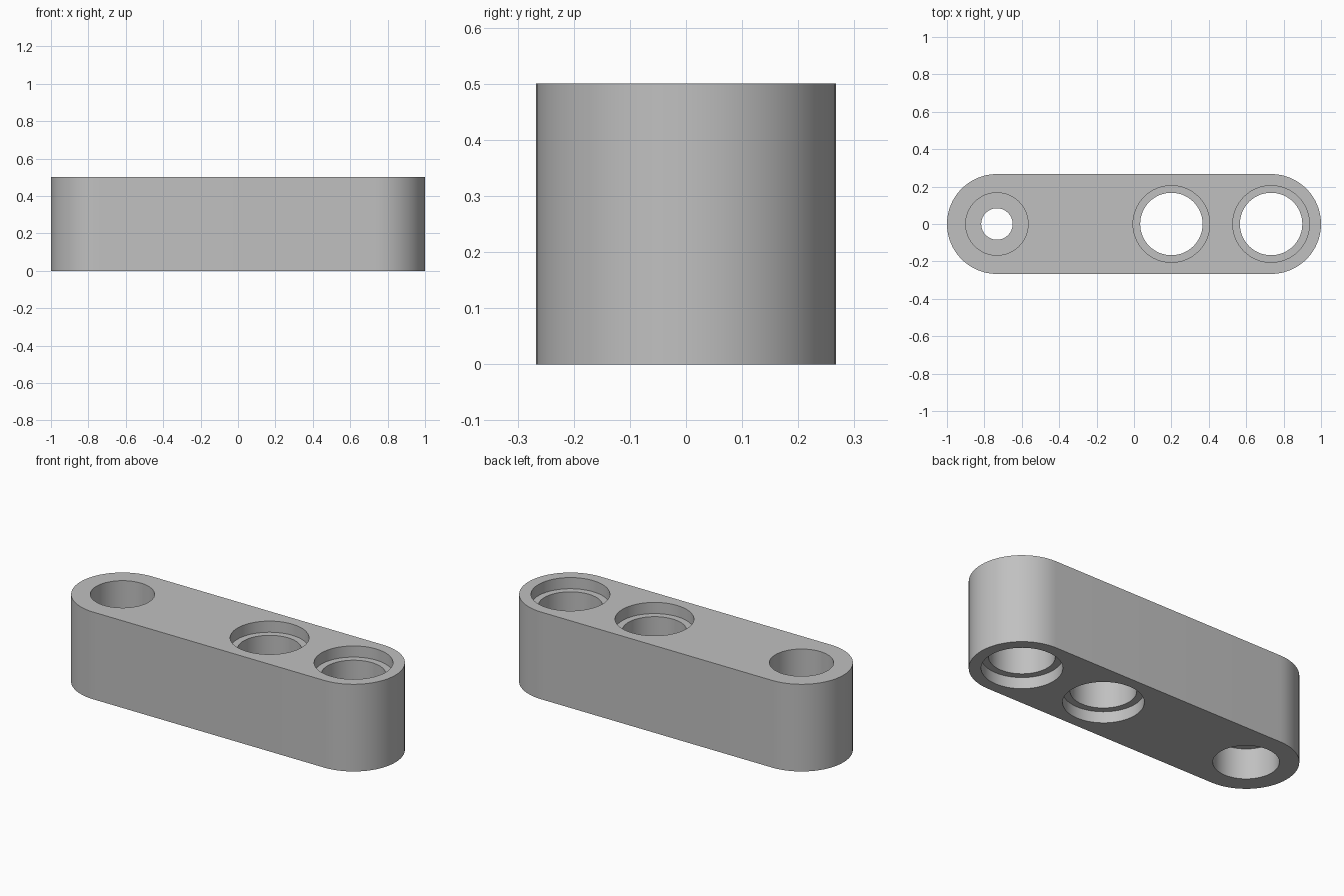
import bpy
import bmesh
from math import cos, sin, pi, radians

cube = bpy.data.objects.get("Cube")
if cube:
    bpy.data.objects.remove(cube, do_unlink=True)

HEIGHT = 0.5
END_R = 0.267          # radius of the rounded ends
PIN_R = 0.167          # main bore
RIM_R = 0.205          # shallow rim recess
RIM_DEPTH = 0.064
SMALL_R = 0.084        # narrow bore through the web
SOCKET_DEPTH = 0.173
HOLE_X = 1 - END_R
MID_X = 0.2
SEG = 64

grey = bpy.data.materials.new("light_grey")
grey.use_nodes = True
colour = (0.53, 0.53, 0.53, 1)
grey.diffuse_color = colour
grey.node_tree.nodes["Principled BSDF"].inputs["Base Color"].default_value = colour


def add_object(name, bm):
    bmesh.ops.recalc_face_normals(bm, faces=bm.faces)
    mesh = bpy.data.meshes.new(name)
    bm.to_mesh(mesh)
    bm.free()
    mesh.materials.append(grey)
    obj = bpy.data.objects.new(name, mesh)
    bpy.context.collection.objects.link(obj)
    return obj


def stadium(name):
    """Straight bar with two semicircular ends, extruded upward."""
    bm = bmesh.new()
    half = SEG // 2
    ring = []
    for side, start in ((1, -pi / 2), (-1, pi / 2)):
        for i in range(half + 1):
            a = start + pi * i / half
            ring.append(bm.verts.new((side * HOLE_X + END_R * cos(a), END_R * sin(a), 0)))
    base = bm.faces.new(ring)
    top = bmesh.ops.extrude_face_region(bm, geom=[base])["geom"]
    bmesh.ops.translate(bm, vec=(0, 0, HEIGHT),
                        verts=[v for v in top if isinstance(v, bmesh.types.BMVert)])
    return add_object(name, bm)


def stepped_cutter(name, x, wide, narrow, depth):
    """Turned plug: wide at both ends, narrow through the middle."""
    bm = bmesh.new()
    profile = [(wide, -0.1), (wide, depth), (narrow, depth),
               (narrow, HEIGHT - depth), (wide, HEIGHT - depth), (wide, HEIGHT + 0.1)]
    rings = [[bm.verts.new((x + r * cos(2 * pi * i / SEG), r * sin(2 * pi * i / SEG), z))
              for i in range(SEG)] for r, z in profile]
    for low, high in zip(rings, rings[1:]):
        for i in range(SEG):
            j = (i + 1) % SEG
            bm.faces.new((low[i], low[j], high[j], high[i]))
    bm.faces.new(rings[0])
    bm.faces.new(rings[-1])
    obj = add_object(name, bm)
    obj.hide_render = True
    return obj


# Rounded bar
beam = stadium("beam")

# Two rimmed pin holes and one socket with a narrow bore
cutters = [
    stepped_cutter("end_pin_hole", HOLE_X, RIM_R, PIN_R, RIM_DEPTH),
    stepped_cutter("middle_pin_hole", MID_X, RIM_R, PIN_R, RIM_DEPTH),
    stepped_cutter("socket_hole", -HOLE_X, PIN_R, SMALL_R, SOCKET_DEPTH),
]
for cutter in cutters:
    mod = beam.modifiers.new(cutter.name, "BOOLEAN")
    mod.operation = "DIFFERENCE"
    mod.solver = "EXACT"
    mod.object = cutter

# Bake the cuts and remove the cutters
bpy.context.view_layer.update()
graph = bpy.context.evaluated_depsgraph_get()
cut_mesh = bpy.data.meshes.new_from_object(beam.evaluated_get(graph))
beam.modifiers.clear()
beam.data = cut_mesh
for cutter in cutters:
    bpy.data.objects.remove(cutter, do_unlink=True)

# Smooth walls, crisp rims
bpy.ops.object.select_all(action="DESELECT")
beam.select_set(True)
bpy.context.view_layer.objects.active = beam
bpy.ops.object.shade_smooth_by_angle(angle=radians(30))
